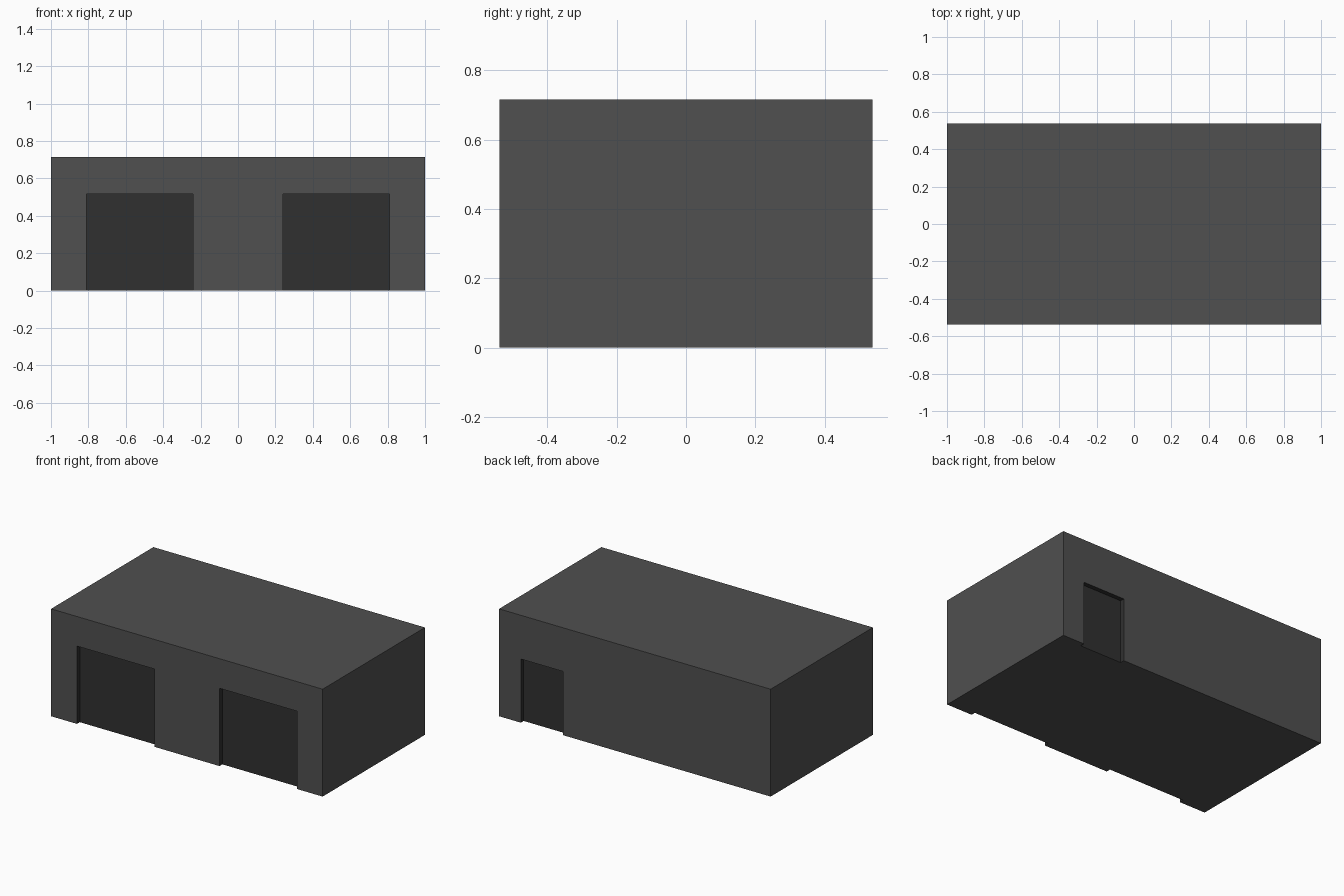
import bpy

if "Cube" in bpy.data.objects:
    bpy.data.objects.remove(bpy.data.objects["Cube"])

HX, HY, H = 1.0, 0.538, 0.715   # half width, half depth, height
DEPTH = 0.03                    # door recess depth


def material(name, value):
    m = bpy.data.materials.new(name)
    m.diffuse_color = (value, value, value, 1)
    m.use_nodes = True
    m.node_tree.nodes["Principled BSDF"].inputs["Base Color"].default_value = m.diffuse_color
    return m


def box(name, x0, x1, y0, y1, z0, z1):
    bpy.ops.mesh.primitive_cube_add(
        size=1, location=((x0 + x1) / 2, (y0 + y1) / 2, (z0 + z1) / 2))
    ob = bpy.context.object
    ob.name = name
    ob.scale = (x1 - x0, y1 - y0, z1 - z0)
    bpy.ops.object.transform_apply(location=True, rotation=False, scale=True)
    return ob


# Main building block
building = box("garage_building", -HX, HX, -HY, HY, 0, H)
building.data.materials.append(material("wall grey", 0.08))
building.data.materials.append(material("door dark grey", 0.03))

# Recesses: two wide front doors and one narrow back door
openings = [
    ("left_door_cutter", -0.81, -0.24, -HY - 0.1, -HY + DEPTH, 0.518),
    ("right_door_cutter", 0.24, 0.81, -HY - 0.1, -HY + DEPTH, 0.518),
    ("back_door_cutter", 0.53, 0.84, HY - DEPTH, HY + 0.1, 0.424),
]
for name, x0, x1, y0, y1, top in openings:
    cutter = box(name, x0, x1, y0, y1, -0.1, top)
    cutter.hide_render = True
    mod = building.modifiers.new(name, 'BOOLEAN')
    mod.operation = 'DIFFERENCE'
    mod.solver = 'EXACT'
    mod.object = cutter
    bpy.context.view_layer.objects.active = building
    bpy.ops.object.modifier_apply(modifier=mod.name)
    bpy.data.objects.remove(cutter)

# Faces inside the recesses (not on the outer shell) take the door colour
for p in building.data.polygons:
    c, e = p.center, 0.002
    outer = (abs(c.x) > HX - e or abs(c.y) > HY - e or c.z < e or c.z > H - e)
    p.material_index = 0 if outer else 1
